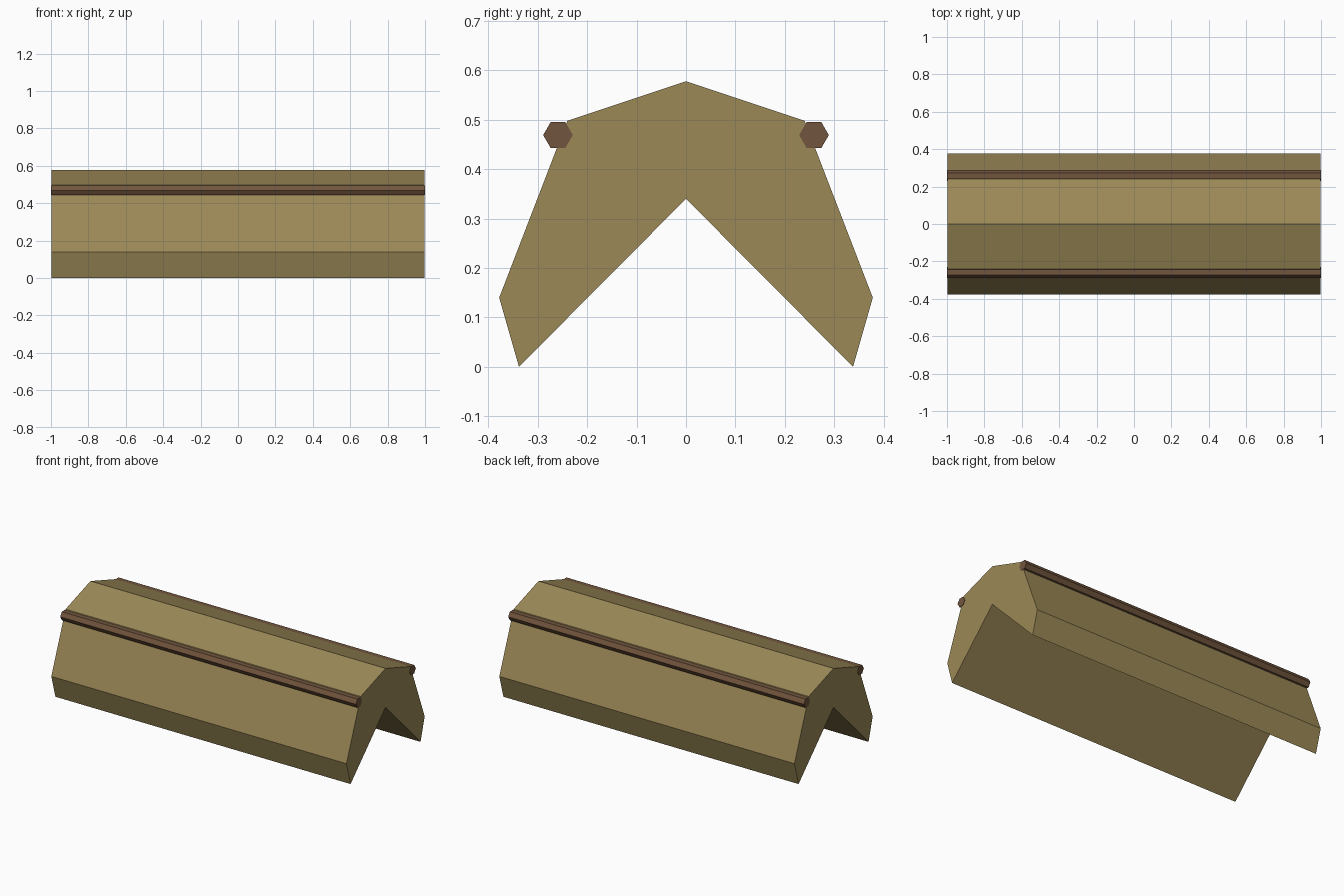
import bpy, bmesh, math

if "Cube" in bpy.data.objects:
    bpy.data.objects.remove(bpy.data.objects["Cube"])


def material(name, rgb):
    m = bpy.data.materials.new(name)
    m.diffuse_color = (*rgb, 1.0)
    m.use_nodes = True
    m.node_tree.nodes["Principled BSDF"].inputs["Base Color"].default_value = m.diffuse_color
    return m


def extrude_x(name, profile, half, mat):
    """Extrude a closed (y, z) profile along x, from -half to +half."""
    bm = bmesh.new()
    face = bm.faces.new([bm.verts.new((-half, y, z)) for y, z in profile])
    ext = bmesh.ops.extrude_face_region(bm, geom=[face])
    moved = [v for v in ext["geom"] if isinstance(v, bmesh.types.BMVert)]
    bmesh.ops.translate(bm, verts=moved, vec=(2 * half, 0, 0))
    bmesh.ops.recalc_face_normals(bm, faces=bm.faces)
    # split the end caps cleanly, since the body profile is concave
    bmesh.ops.triangulate(bm, faces=[f for f in bm.faces if len(f.verts) > 6])
    mesh = bpy.data.meshes.new(name)
    bm.to_mesh(mesh)
    bm.free()
    mesh.materials.append(mat)
    obj = bpy.data.objects.new(name, mesh)
    bpy.context.collection.objects.link(obj)
    return obj


straw = material("straw tan", (0.33, 0.25, 0.095))
wood = material("dark brown wood", (0.166, 0.09, 0.047))

# Thick ridge cap: right half of the section, mirrored to the left
right = [(0.24, 0.498), (0.378, 0.14), (0.338, 0.0)]
left = [(-y, z) for y, z in reversed(right)]
extrude_x("ridge_cap", [(0, 0.578)] + right + [(0, 0.34)] + left, 0.998, straw)

# Hexagonal poles along both shoulders
R = 0.03
for side, label in ((-1, "front"), (1, "back")):
    hexagon = [(side * 0.259 + R * math.cos(math.radians(60 * i)),
                0.469 + R * math.sin(math.radians(60 * i))) for i in range(6)]
    extrude_x(label + "_pole", hexagon, 1.0, wood)
